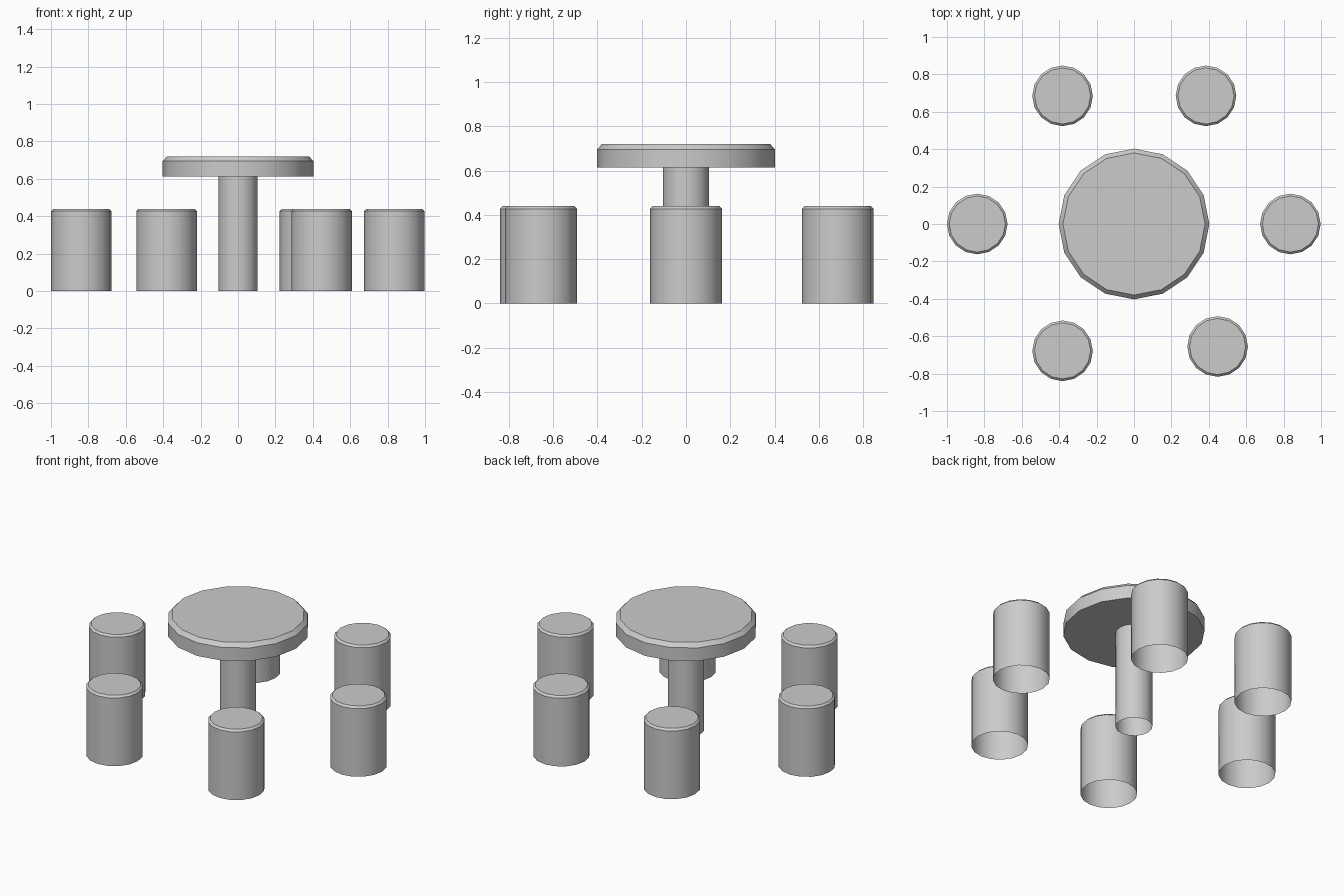
import bpy, bmesh, math

if "Cube" in bpy.data.objects:
    bpy.data.objects.remove(bpy.data.objects["Cube"])


def lathe(name, profile, sides, location, cap_top=True, cap_bottom=False):
    """Stack rings of (radius, z) into a round part, with optional end caps."""
    bm = bmesh.new()
    rings = []
    for r, z in profile:
        rings.append([bm.verts.new((r * math.cos(math.tau * i / sides),
                                    r * math.sin(math.tau * i / sides), z))
                      for i in range(sides)])
    for low, high in zip(rings, rings[1:]):
        for i in range(sides):
            j = (i + 1) % sides
            bm.faces.new((low[i], low[j], high[j], high[i]))
    if cap_top:
        bm.faces.new(rings[-1])
    if cap_bottom:
        bm.faces.new(rings[0][::-1])
    mesh = bpy.data.meshes.new(name)
    bm.to_mesh(mesh)
    bm.free()
    ob = bpy.data.objects.new(name, mesh)
    ob.location = location
    bpy.context.collection.objects.link(ob)
    bpy.ops.object.select_all(action='DESELECT')
    ob.select_set(True)
    bpy.context.view_layer.objects.active = ob
    bpy.ops.object.shade_smooth_by_angle(angle=math.radians(30))
    return ob


# Round table top with bevelled upper rim
lathe("table_top", [(0.403, 0.613), (0.403, 0.695), (0.38, 0.72)], 16,
      (0, 0, 0), cap_bottom=True)

# Central column, open at both ends
lathe("table_column", [(0.105, 0), (0.105, 0.613)], 16, (0, 0, 0), cap_top=False)

# Six drum stools, open underneath, one slightly out of place
stools = [(-0.838, 0), (0.836, 0), (-0.382, 0.685), (0.385, 0.685),
          (-0.382, -0.678), (0.447, -0.655)]
for n, (x, y) in enumerate(stools, 1):
    lathe(f"stool_{n}", [(0.162, 0), (0.162, 0.427), (0.15, 0.439)], 16, (x, y, 0))
